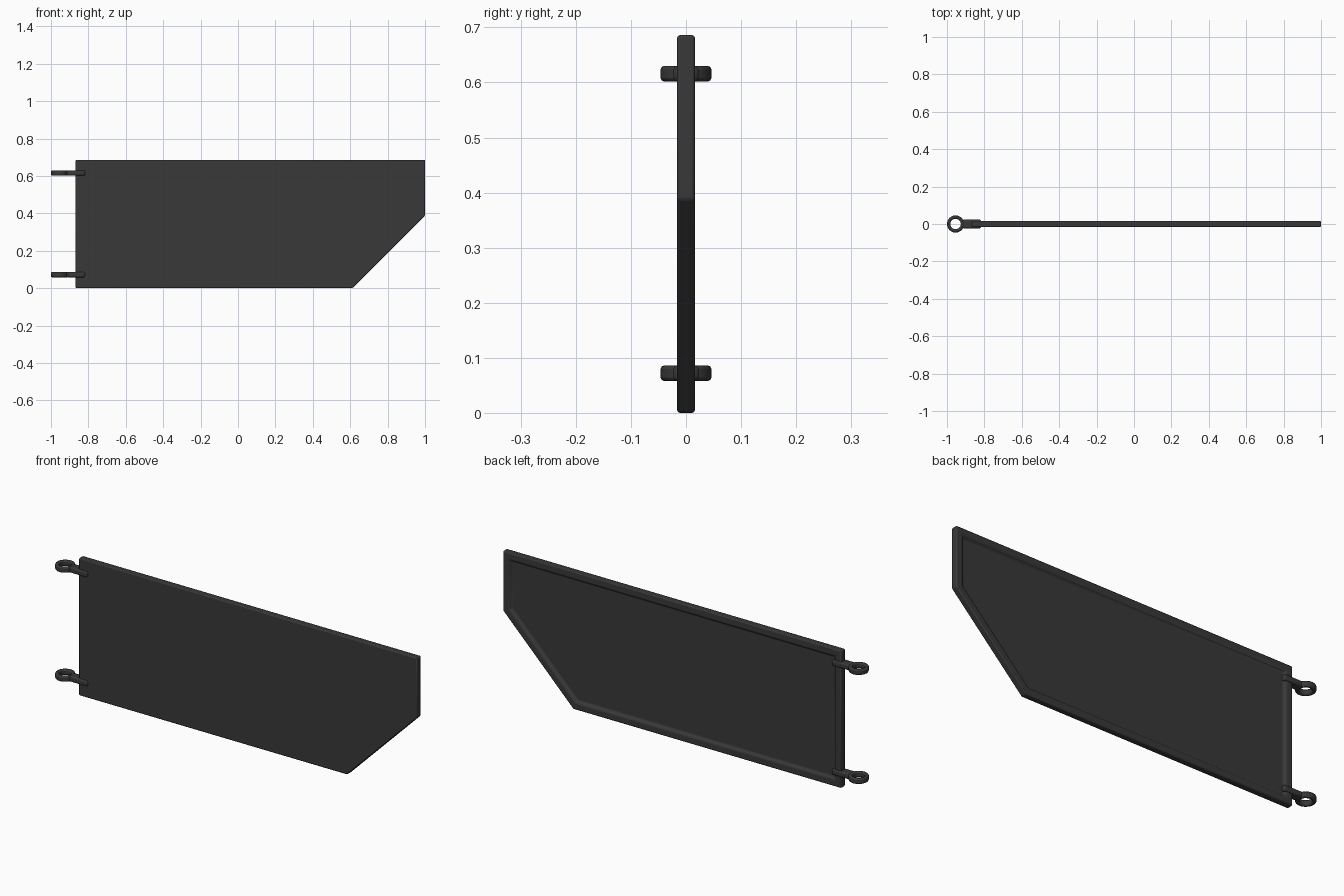
import bpy, bmesh
from math import cos, sin, pi

if "Cube" in bpy.data.objects:
    bpy.data.objects.remove(bpy.data.objects["Cube"])

mat = bpy.data.materials.new("dark_metal")
mat.diffuse_color = (0.04, 0.04, 0.04, 1)
mat.use_nodes = True
mat.node_tree.nodes["Principled BSDF"].inputs["Base Color"].default_value = mat.diffuse_color


def finish(name, bm, bevel, segments=2):
    bmesh.ops.recalc_face_normals(bm, faces=bm.faces)
    me = bpy.data.meshes.new(name)
    bm.to_mesh(me)
    bm.free()
    ob = bpy.data.objects.new(name, me)
    bpy.context.collection.objects.link(ob)
    me.materials.append(mat)
    if bevel:
        mod = ob.modifiers.new("edge_bevel", 'BEVEL')
        mod.width = bevel
        mod.segments = segments
        mod.limit_method = 'ANGLE'
    bpy.ops.object.select_all(action='DESELECT')
    ob.select_set(True)
    bpy.context.view_layer.objects.active = ob
    bpy.ops.object.shade_smooth_by_angle(angle=pi / 6)
    return ob


# Gate panel: flat front, shallow recess inside a raised rim on the back
T = 0.016
outline = [(-0.868, 0), (0.612, 0), (1.0, 0.388), (1.0, 0.686), (-0.868, 0.686)]
bm = bmesh.new()
front = bm.faces.new([bm.verts.new((x, -T, z)) for x, z in outline])
res = bmesh.ops.extrude_face_region(bm, geom=[front], use_keep_orig=True)
for v in res["geom"]:
    if isinstance(v, bmesh.types.BMVert):
        v.co.y = T
bmesh.ops.recalc_face_normals(bm, faces=bm.faces)
back = [f for f in bm.faces if all(v.co.y > 0 for v in f.verts)]
bmesh.ops.inset_region(bm, faces=back, thickness=0.034, use_even_offset=True)
bmesh.ops.inset_region(bm, faces=back, thickness=0.009, depth=-0.012, use_even_offset=True)
finish("gate_panel", bm, 0.005)

# Two hinges: a ring with a vertical axis and a strap gripping the panel edge
H = 0.014
N = 24
for label, z in (("lower", 0.072), ("upper", 0.616)):
    bm = bmesh.new()
    loops = []
    for r, h in ((0.046, -H), (0.046, H), (0.028, H), (0.028, -H)):
        loops.append([bm.verts.new((-0.954 + r * cos(2 * pi * i / N), r * sin(2 * pi * i / N), z + h))
                      for i in range(N)])
    for k in range(4):
        a, b = loops[k], loops[(k + 1) % 4]
        for i in range(N):
            j = (i + 1) % N
            bm.faces.new((a[i], a[j], b[j], b[i]))
    finish(label + "_hinge_ring", bm, 0.006)

    bm = bmesh.new()
    bmesh.ops.create_cube(bm, size=1)
    for v in bm.verts:
        v.co.x = -0.868 + v.co.x * 0.1
        v.co.y *= 0.046
        v.co.z = z + v.co.z * 2 * H
    finish(label + "_hinge_strap", bm, 0.007)
